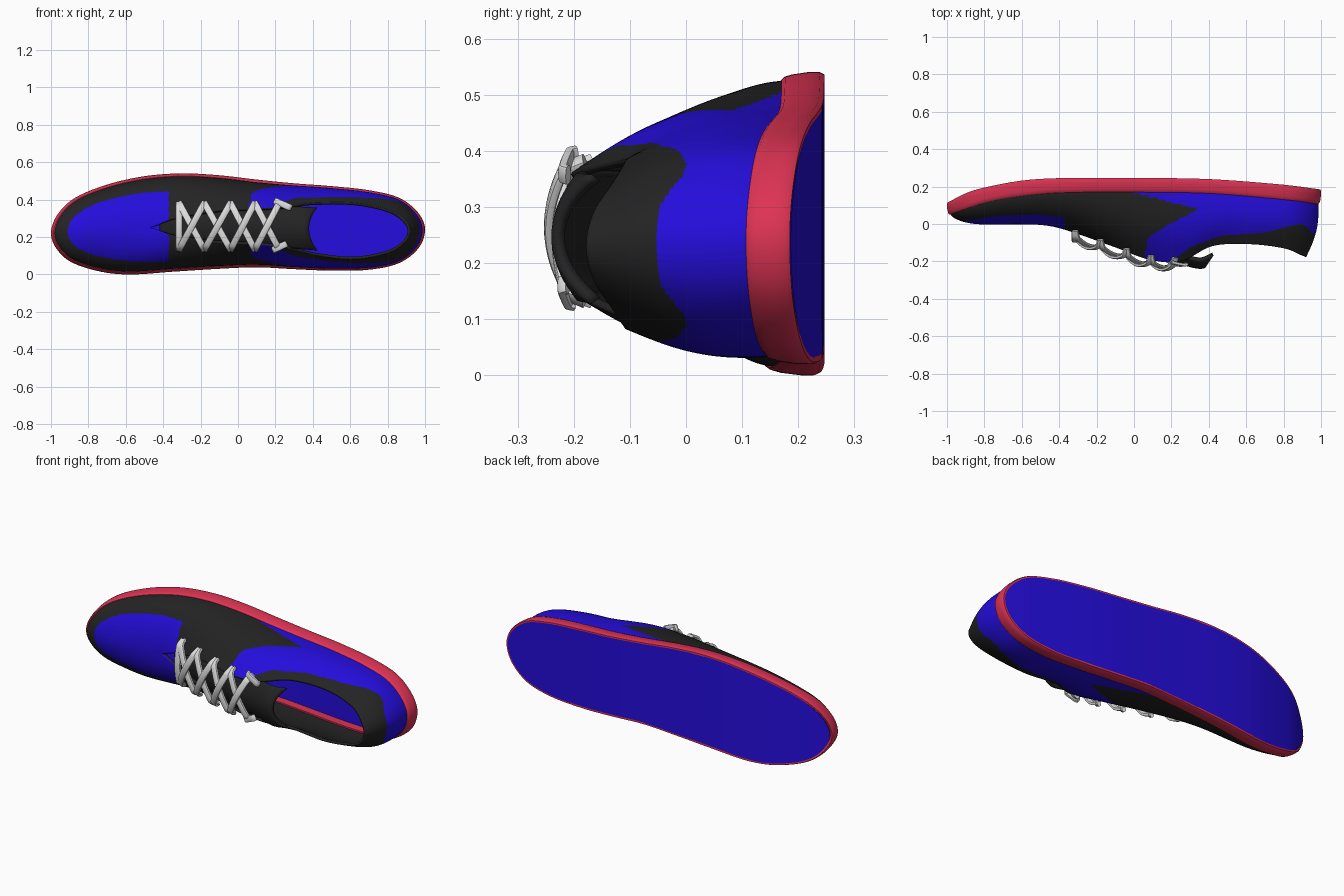
import bpy, bmesh, math
from mathutils import Vector

if "Cube" in bpy.data.objects:
    bpy.data.objects.remove(bpy.data.objects["Cube"])


def material(name, rgb):
    m = bpy.data.materials.new(name)
    m.diffuse_color = (*rgb, 1)
    m.use_nodes = True
    m.node_tree.nodes["Principled BSDF"].inputs["Base Color"].default_value = m.diffuse_color
    return m


BLUE = material("blue", (0.018, 0.004, 0.72))
BLACK = material("black", (0.017, 0.017, 0.017))
RED = material("red", (0.72, 0.033, 0.085))
GREY = material("lace grey", (0.72, 0.72, 0.72))


def lin(tab, x):
    if x <= tab[0][0]:
        return tab[0][1]
    for (x0, y0), (x1, y1) in zip(tab, tab[1:]):
        if x <= x1:
            return y0 + (y1 - y0) * (x - x0) / (x1 - x0)
    return tab[-1][1]


def smooth(tab, x):
    """Cubic curve through the (x, value) pairs."""
    x = min(max(x, tab[0][0]), tab[-1][0])
    n = len(tab)
    i = max(k for k in range(n - 1) if tab[k][0] <= x)

    def slope(k):
        a, b = tab[max(k - 1, 0)], tab[min(k + 1, n - 1)]
        return (b[1] - a[1]) / (b[0] - a[0])
    (x0, y0), (x1, y1) = tab[i], tab[i + 1]
    d = x1 - x0
    t = (x - x0) / d
    return ((2*t**3 - 3*t*t + 1) * y0 + (t**3 - 2*t*t + t) * d * slope(i)
            + (3*t*t - 2*t**3) * y1 + (t**3 - t*t) * d * slope(i + 1))


def catmull_loop(pts, m):
    out, n = [], len(pts)
    for i in range(n):
        p = [pts[(i + k) % n] for k in (-1, 0, 1, 2)]
        for j in range(m):
            t = j / m
            out.append([0.5 * (2*b + (c - a)*t + (2*a - 5*b + 4*c - d)*t*t
                               + (3*b - a - 3*c + d)*t**3) for a, b, c, d in zip(*p)])
    return out


def grid(name, cols, mats, wrap=False, closed=False, rule=None, thick=0, caps=False):
    """Skin a list of point columns; rule(centre) picks the material."""
    bm = bmesh.new()
    vs = [[bm.verts.new(p) for p in c] for c in cols]
    nu, nv = len(cols), len(cols[0])
    for i in range(nu if wrap else nu - 1):
        a, b = vs[i], vs[(i + 1) % nu]
        for j in range(nv if closed else nv - 1):
            k = (j + 1) % nv
            bm.faces.new((a[j], a[k], b[k], b[j]))
    if caps:
        bm.faces.new(vs[0])
        bm.faces.new(vs[-1][::-1])
        bmesh.ops.recalc_face_normals(bm, faces=bm.faces)
    bmesh.ops.remove_doubles(bm, verts=bm.verts, dist=1e-5)
    for f in bm.faces:
        f.smooth = True
        if rule:
            f.material_index = rule(f.calc_center_median())
    me = bpy.data.meshes.new(name)
    bm.to_mesh(me)
    bm.free()
    ob = bpy.data.objects.new(name, me)
    bpy.context.collection.objects.link(ob)
    for m in mats:
        me.materials.append(m)
    bpy.ops.object.select_all(action='DESELECT')
    ob.select_set(True)
    bpy.context.view_layer.objects.active = ob
    bpy.ops.object.shade_smooth_by_angle(angle=math.radians(40))
    if thick:
        s = ob.modifiers.new("thickness", 'SOLIDIFY')
        s.thickness, s.offset = thick, -1
        s.material_offset = s.material_offset_rim = 1
    return ob


# Outline of the sole (x, z), toe to heel, on both sides
HI = [(-1, .22), (-.965, .32), (-.87, .41), (-.7, .48), (-.5, .525), (-.3, .54), (-.1, .53),
      (.1, .507), (.3, .487), (.5, .472), (.7, .45), (.86, .41), (.963, .33), (1, .24)]
LO = [(-1, .22), (-.965, .13), (-.88, .06), (-.72, .012), (-.56, 0), (-.34, .015), (-.1, .03),
      (.1, .038), (.3, .028), (.5, .02), (.7, .025), (.86, .06), (.965, .14), (1, .24)]
# Top edge of the upper: x, y, half width, fullness, drop, bulge
TOP = [(-.8, -.002, 0, .6, 0, 0), (-.78, -.003, 0, .6, 0, 0), (-.72, -.003, 0, .6, 0, 0),
       (-.6, -.002, 0, .6, 0, 0), (-.47, -.008, 0, .6, 0, 0), (-.34, -.04, .045, .6, .1, 0),
       (-.1, -.125, .085, .6, .22, 0), (.08, -.19, .095, .6, .26, .01),
       (.25, -.2, .11, .65, .28, .02), (.42, -.118, .14, .7, .28, .025),
       (.62, -.108, .15, .7, .28, .025), (.8, -.13, .115, .7, .28, .022),
       (.89, -.165, .06, .65, .28, .015), (.92, -.178, 0, .6, .28, .01)]
CENTRE = [(-1, .22), (-.6, .245), (-.2, .255), (.2, .255), (.6, .233), (1, .23)]
SOLE_TOP = [(-1, .05), (-.8, .115), (-.6, .15), (-.4, .167), (0, .17), (.4, .163), (.8, .13), (1, .107)]
SOLE_BOT = [(-1, .115), (-.9, .165), (-.8, .195), (-.6, .232), (-.4, .245), (0, .246),
            (.4, .24), (.8, .21), (1, .185)]

M = 20
keys = [(*HI[i], *TOP[i]) for i in range(14)]
keys += [(*LO[i], *TOP[i][:2], -TOP[i][2], *TOP[i][3:]) for i in range(12, 0, -1)]
loop = catmull_loop(keys, M)
N = len(loop)
inward = []
for i in range(N):
    a, b = loop[i - 1], loop[(i + 1) % N]
    t = Vector((b[0] - a[0], 0, b[1] - a[1])).normalized()
    inward.append(Vector((t.z, 0, -t.x)))


def edge(i, inset):
    return Vector((loop[i][0], 0, loop[i][1])) + inward[i] * inset


# Sole: red side wall with a rolled top edge
cols = []
for i in range(N):
    x = loop[i][0]
    yt, yb = smooth(SOLE_TOP, x), smooth(SOLE_BOT, x)
    prof = [(.014, yb), (.004, yb), (0, yb - .008), (0, yb - .03), (.004, yt + .02),
            (.008, yt + .006), (.014, yt), (.036, yt), (.036, yb - .03)]
    cols.append([edge(i, d) + Vector((0, y, 0)) for d, y in prof])
grid("sole_wall", cols, [RED], wrap=True)


# Outsole and insole: blue sheets spanning the outline
def sheet(name, inset, lift, flip):
    cols = []
    for i in range(N // 2 + 1):
        a, b = edge(i, inset), edge(-i % N, inset)
        col = []
        for j in range(9):
            p = a.lerp(b, j / 8)
            p.y = smooth(SOLE_BOT, p.x) - lift
            col.append(p)
        cols.append(col[::-1] if flip else col)
    grid(name, cols, [BLUE])


sheet("outsole", .012, 0, False)
sheet("insole", .03, .03, True)

# Upper: every column rises from the sole to the centre line, throat or collar
ROWS = 50
cols = []
for i in range(N):
    bx, bz, tx, ty, dz, full, drop, bulge = loop[i]
    dz = max(dz, 0) if i <= N // 2 else min(dz, 0)
    B = edge(i, .015)
    B.y = smooth(SOLE_TOP, bx) + .015
    T = Vector((tx, ty, smooth(CENTRE, tx) + dz))
    H = B.y - T.y
    out = Vector((B.x - T.x, 0, B.z - T.z))
    P1 = B + Vector((0, -.5 * H, 0)) + out.normalized() * bulge
    P2 = T + out * full + Vector((0, drop * H, 0))
    col = []
    for j in range(ROWS + 1):
        t = j / ROWS
        s = 1 - t
        col.append(B * s**3 + P1 * (3*s*s*t) + P2 * (3*s*t*t) + T * t**3)
    cols.append(col)

SIDE = [(-.25, .06), (-.2, .05), (-.065, .08), (0, .19), (.08, .35), (.12, .18), (.17, 0), (.2, -.1)]
COLLAR = [(.2, -.2), (.3, -.125), (.46, -.065), (.7, -.045), (.88, 0), (.91, -.005), (.955, -.05)]


def upper_colour(p):
    if p.x < -.37:                                   # blue toe cap
        r = abs((p.x + .37) / .54)**2.2 + abs((p.z - smooth(CENTRE, p.x) - .003) / .188)**2.2
        return 0 if r < 1 else 1
    if p.x < lin(SIDE, p.y):                         # black side panel
        return 1
    return 1 if p.x > .2 and p.y < lin(COLLAR, p.x) else 0   # black collar and heel


grid("upper", cols, [BLUE, BLACK], wrap=True, rule=upper_colour, thick=.014)

# Tongue
TONGUE = [(-.42, .03), (-.34, -.02), (-.1, -.113), (.08, -.178), (.25, -.217), (.36, -.24), (.43, -.212)]
cols = []
for i in range(41):
    col = []
    for j in range(21):
        w = j / 10 - 1
        x = -.42 + (.80 + .045 * w * w) * i / 40
        dz = w * (.1 + .015 * i / 40)
        col.append((x, smooth(TONGUE, x) + 3.5 * dz * dz, smooth(CENTRE, x) + dz))
    cols.append(col[::-1])
tongue = grid("tongue", cols, [BLACK], thick=.02)
if tongue.data.polygons[0].normal.y > 0:
    tongue.data.flip_normals()

# Laces: flat bands sweeping over the throat
LACE_Y = [(-.31, -.07), (-.18, -.118), (-.04, -.165), (.09, -.202), (.22, -.214), (.32, -.215)]
ROW_X = [-.315, -.18, -.04, .09, .22]
MID = .257


def lace(name, a, b, lift=0, tuck=.03):
    pts = []
    for i in range(25):
        t = i / 24
        x, dz = a[0] + (b[0] - a[0]) * t, a[1] + (b[1] - a[1]) * t
        y = smooth(LACE_Y, x) - .02 + 1.5 * dz * dz - lift * math.sin(math.pi * t)
        y += tuck * max(0, abs(2 * t - 1) - .88) / .12
        pts.append(Vector((x, y, MID + dz)))
    cols = []
    for i, p in enumerate(pts):
        tan = (pts[min(i + 1, 24)] - pts[max(i - 1, 0)]).normalized()
        side = tan.cross(Vector((0, -1, 0))).normalized()
        up = side.cross(tan)
        ring = []
        for k in range(12):
            c, s = math.cos(k * math.pi / 6), math.sin(k * math.pi / 6)
            ring.append(p + side * math.copysign(abs(c)**.6, c) * .018
                        + up * math.copysign(abs(s)**.6, s) * .009)
        cols.append(ring)
    grid(name, cols, [GREY], closed=True, caps=True)


W = .125
lace("lace_bar", (ROW_X[0], -W), (ROW_X[0], W))
for i in range(4):
    lace(f"lace_under_{i}", (ROW_X[i], W), (ROW_X[i + 1], -W))
    lace(f"lace_over_{i}", (ROW_X[i], -W), (ROW_X[i + 1], W), lift=.014)
lace("lace_end_upper", (.2, .135), (.28, .1), tuck=.01)
lace("lace_end_lower", (.19, -.125), (.255, -.095), tuck=.01)
